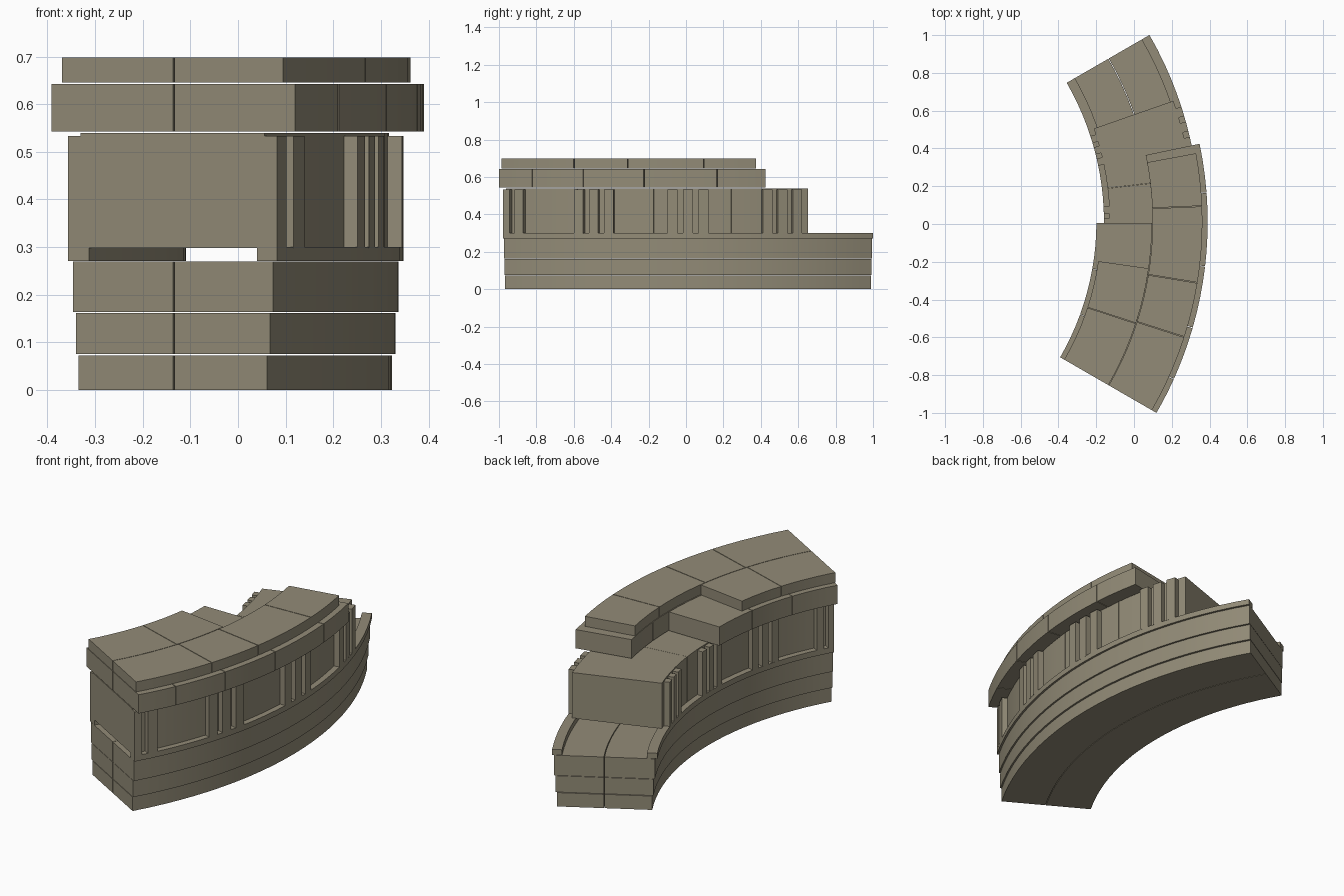
import bpy, bmesh
from math import radians, cos, sin, ceil

if "Cube" in bpy.data.objects:
    bpy.data.objects.remove(bpy.data.objects["Cube"])

stone = bpy.data.materials.new("warm grey stone")
stone.use_nodes = True
colour = (0.29, 0.26, 0.185, 1)
stone.diffuse_color = colour
stone.node_tree.nodes["Principled BSDF"].inputs["Base Color"].default_value = colour

CX, CY = -1.632, 0.011      # centre of the curve
SPLIT = 1.729               # joint between inner and outer rows
GAP = 0.0015                # half a mortar joint


def arc_block(bm, r0, r1, a0, a1, z0, z1):
    """Closed curved block between two radii, angles (degrees) and heights."""
    steps = max(1, ceil((a1 - a0) / 2.5))
    rings = []
    for i in range(steps + 1):
        a = radians(a0 + (a1 - a0) * i / steps)
        rings.append([bm.verts.new((CX + r * cos(a), CY + r * sin(a), z))
                      for r, z in ((r0, z0), (r1, z0), (r1, z1), (r0, z1))])
    for p, q in zip(rings, rings[1:]):
        for k in range(4):
            n = (k + 1) % 4
            bm.faces.new((p[k], p[n], q[n], q[k]))
    bm.faces.new(rings[0])
    bm.faces.new(rings[-1])


def build(name, blocks):
    bm = bmesh.new()
    for b in blocks:
        arc_block(bm, *b)
    bmesh.ops.recalc_face_normals(bm, faces=bm.faces)
    mesh = bpy.data.meshes.new(name)
    bm.to_mesh(mesh)
    bm.free()
    mesh.materials.append(stone)
    obj = bpy.data.objects.new(name, mesh)
    bpy.context.collection.objects.link(obj)
    bpy.ops.object.select_all(action='DESELECT')
    obj.select_set(True)
    bpy.context.view_layer.objects.active = obj
    bpy.ops.object.shade_smooth_by_angle(angle=radians(20))


def row(r0, r1, cuts, z0, z1, joint=0.05):
    """Row of blocks along the curve with thin joints at the inner cuts."""
    last = len(cuts) - 2
    return [(r0, r1, a + (joint if i else 0), b - (joint if i < last else 0), z0, z1)
            for i, (a, b) in enumerate(zip(cuts, cuts[1:]))]


# Stepped base courses, two rows each
base = [("base_lower_course", 1.498, 1.955, 0, 0.073),
        ("base_middle_course", 1.492, 1.962, 0.076, 0.162),
        ("base_upper_course", 1.485, 1.969, 0.164, 0.27)]
for name, r0, r1, z0, z1 in base:
    build(name, row(r0, SPLIT - GAP, [-30, 30], z0, z1)
          + row(SPLIT + GAP, r1, [-30, 30], z0, z1))

# Narrow rims along both sides of the base
build("inner_rim", row(1.473, 1.523, [-30, 30], 0.271, 0.3))
build("outer_rim", row(1.931, 1.979, [-30, 30], 0.271, 0.3))

# Wall core
WALL_END = 19.2
build("wall", row(1.503, 1.949, [-30, -17.7, -5.4, 6.8, WALL_END], 0.298, 0.539, 0.02))

# Groups of three pilasters on both wall faces
for name, r0, r1 in (("inner_pilasters", 1.473, 1.506), ("outer_pilasters", 1.946, 1.979)):
    blocks = []
    for group in range(-2, 2):
        for k in (-1, 0, 1):
            mid = 14.8 * group + 2.4 * k
            a0, a1 = max(mid - 0.75, -30), min(mid + 0.75, WALL_END)
            if a1 > a0:
                blocks.append((r0, r1, a0, a1, 0.298, 0.533))
    build(name, blocks)

# Overhanging coping, broken off at different lengths
build("inner_coping", row(1.433, SPLIT - GAP, [-30, -20, -10, -0.2], 0.543, 0.642))
build("outer_coping", row(SPLIT + GAP, 2.022, [-30, -24.3, -16.1, -6.7, 4.4, 11.8], 0.543, 0.642))

# Top slabs
build("inner_top_slabs", row(1.458, SPLIT - GAP, [-30, -18.1, -8.2], 0.645, 0.698))
build("outer_top_slabs", row(SPLIT + GAP, 1.994, [-30, -17.8, -9.3, 2.4, 10.5], 0.645, 0.698))
